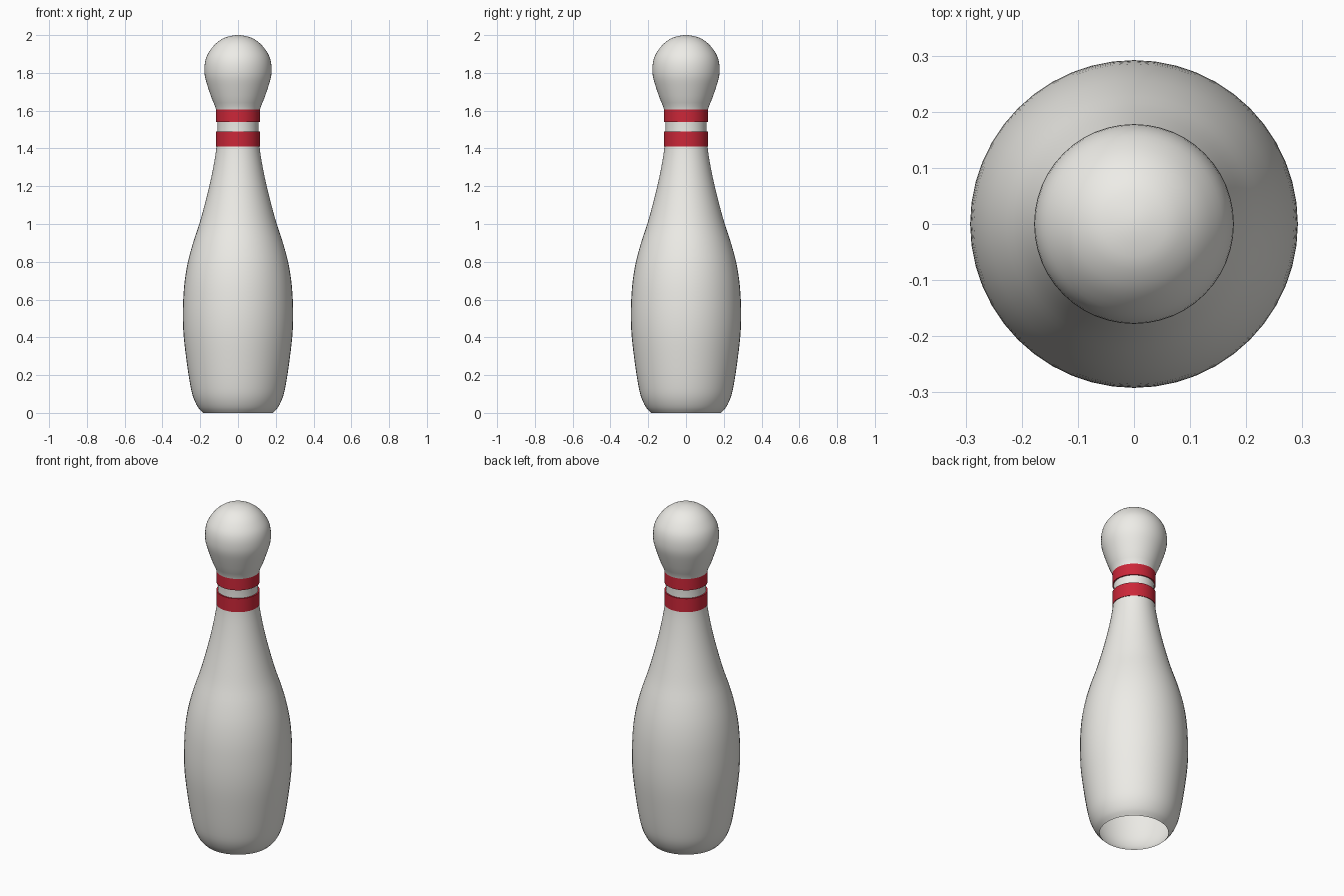
import bpy, math
from mathutils import Vector

if "Cube" in bpy.data.objects:
    bpy.data.objects.remove(bpy.data.objects["Cube"])

SEGS = 48


def smooth_profile(pts, steps=3):
    """Catmull-Rom curve through (radius, z) points, ending on the axis."""
    p = [Vector(q) for q in pts]
    ext = [2 * p[0] - p[1]] + p + [Vector((-p[-2].x, p[-2].y))]
    out = []
    for i in range(1, len(ext) - 2):
        a, b, c, d = ext[i - 1:i + 3]
        for k in range(steps):
            t = k / steps
            out.append(0.5 * (2 * b + (c - a) * t + (2 * a - 5 * b + 4 * c - d) * t * t
                              + (3 * b - a - 3 * c + d) * t ** 3))
    return out + [p[-1]]


def lathe(name, profile, color=None):
    """Revolve a profile (listed bottom to top on the outside) round z."""
    verts, rings, faces = [], [], []
    for r, z in profile:
        if r < 1e-5:
            rings.append([len(verts)] * SEGS)
            verts.append((0, 0, z))
        else:
            rings.append(list(range(len(verts), len(verts) + SEGS)))
            for i in range(SEGS):
                a = math.tau * i / SEGS
                verts.append((r * math.cos(a), r * math.sin(a), z))
    for lo, hi in zip(rings, rings[1:]):
        for i in range(SEGS):
            j = (i + 1) % SEGS
            faces.append(list(dict.fromkeys((lo[i], lo[j], hi[j], hi[i]))))
    mesh = bpy.data.meshes.new(name)
    mesh.from_pydata(verts, [], faces)
    obj = bpy.data.objects.new(name, mesh)
    bpy.context.collection.objects.link(obj)
    if color:
        mat = bpy.data.materials.new(name + "_paint")
        mat.diffuse_color = color
        mat.use_nodes = True
        mat.node_tree.nodes["Principled BSDF"].inputs["Base Color"].default_value = mat.diffuse_color
        mesh.materials.append(mat)
    bpy.ops.object.select_all(action='DESELECT')
    obj.select_set(True)
    bpy.context.view_layer.objects.active = obj
    bpy.ops.object.shade_smooth_by_angle(angle=math.radians(35))
    return obj


# Pin body: a shell open at the base
lathe("pin_body", smooth_profile([
    (0.185, 0), (0.212, 0.03), (0.238, 0.085), (0.255, 0.16), (0.273, 0.28),
    (0.287, 0.4), (0.292, 0.5), (0.29, 0.6), (0.282, 0.7), (0.265, 0.8),
    (0.238, 0.9), (0.205, 1.0), (0.177, 1.1), (0.152, 1.2), (0.131, 1.3),
    (0.115, 1.4), (0.109, 1.5), (0.115, 1.6), (0.137, 1.66), (0.158, 1.72),
    (0.174, 1.775), (0.178, 1.82), (0.173, 1.865), (0.157, 1.905),
    (0.123, 1.95), (0.083, 1.98), (0.045, 1.994), (0, 2.0)]),
    (0.85, 0.84, 0.8, 1))

# Red neck bands
for name, z0, z1 in (("lower_band", 1.41, 1.49), ("upper_band", 1.54, 1.61)):
    lathe(name, [(0.1, z0), (0.117, z0), (0.117, z1), (0.1, z1)], (0.6, 0.02, 0.04, 1))
